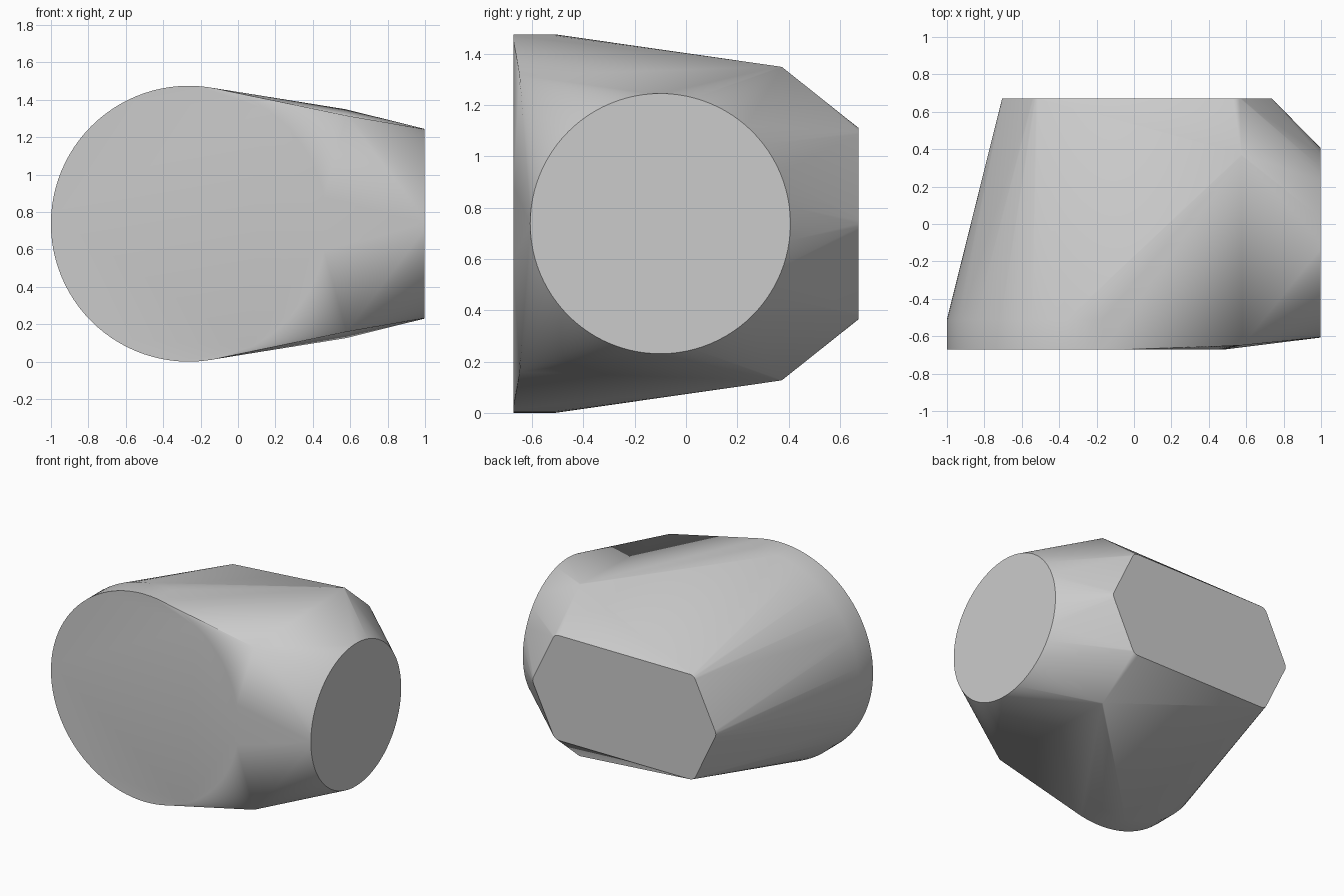
import bpy
import bmesh
from math import cos, sin, tau, radians
from mathutils import Vector

cube = bpy.data.objects.get("Cube")
if cube:
    bpy.data.objects.remove(cube, do_unlink=True)

MID = 0.7375  # height of the horizontal symmetry plane


def disc(centre, radius, axis, count):
    """Ring of points around a centre, perpendicular to the x or y axis."""
    points = []
    for i in range(count):
        u, v = radius * cos(tau * i / count), radius * sin(tau * i / count)
        points.append(Vector(centre) + Vector((0, u, v) if axis == "x" else (u, 0, v)))
    return points


points = []

# Large round front with a short straight rim
for y in (-0.672, -0.51):
    points += disc((-0.263, y, MID), MID, "y", 96)

# Smaller round end on the +x side
points += disc((0.998, -0.1, MID), 0.507, "x", 96)

# Flat back: a hexagon with rounded corners
ROUND = 0.05
for x in (-0.655, 0.685):
    points += disc((x, 0.672, MID), ROUND, "y", 24)
for x in (-0.5, 0.53):
    for side in (-1, 1):
        points += disc((x, 0.672, MID + side * 0.323), ROUND, "y", 24)

# Shoulder corners, mirrored above and below
for side in (-1, 1):
    points += disc((0.575, 0.365, MID + side * 0.592), 0.02, "x", 12)
    points.append(Vector((0.58, -0.648, MID + side * 0.578)))

# Wrap all profiles in one convex skin
bm = bmesh.new()
for p in points:
    bm.verts.new(p)
result = bmesh.ops.convex_hull(bm, input=bm.verts[:])
loose = [v for v in bm.verts if not v.link_faces]
bmesh.ops.delete(bm, geom=loose, context="VERTS")
bmesh.ops.dissolve_limit(bm, angle_limit=radians(0.2), verts=bm.verts[:], edges=bm.edges[:])
bmesh.ops.recalc_face_normals(bm, faces=bm.faces[:])

mesh = bpy.data.meshes.new("body")
bm.to_mesh(mesh)
bm.free()
body = bpy.data.objects.new("body", mesh)
bpy.context.collection.objects.link(body)

# Plain grey material
grey = bpy.data.materials.new("light grey")
grey.use_nodes = True
colour = (0.6, 0.6, 0.6, 1)
grey.diffuse_color = colour
grey.node_tree.nodes["Principled BSDF"].inputs["Base Color"].default_value = colour
mesh.materials.append(grey)

# Smooth curves, crisp rims
bpy.ops.object.select_all(action="DESELECT")
body.select_set(True)
bpy.context.view_layer.objects.active = body
bpy.ops.object.shade_smooth_by_angle(angle=radians(30))
